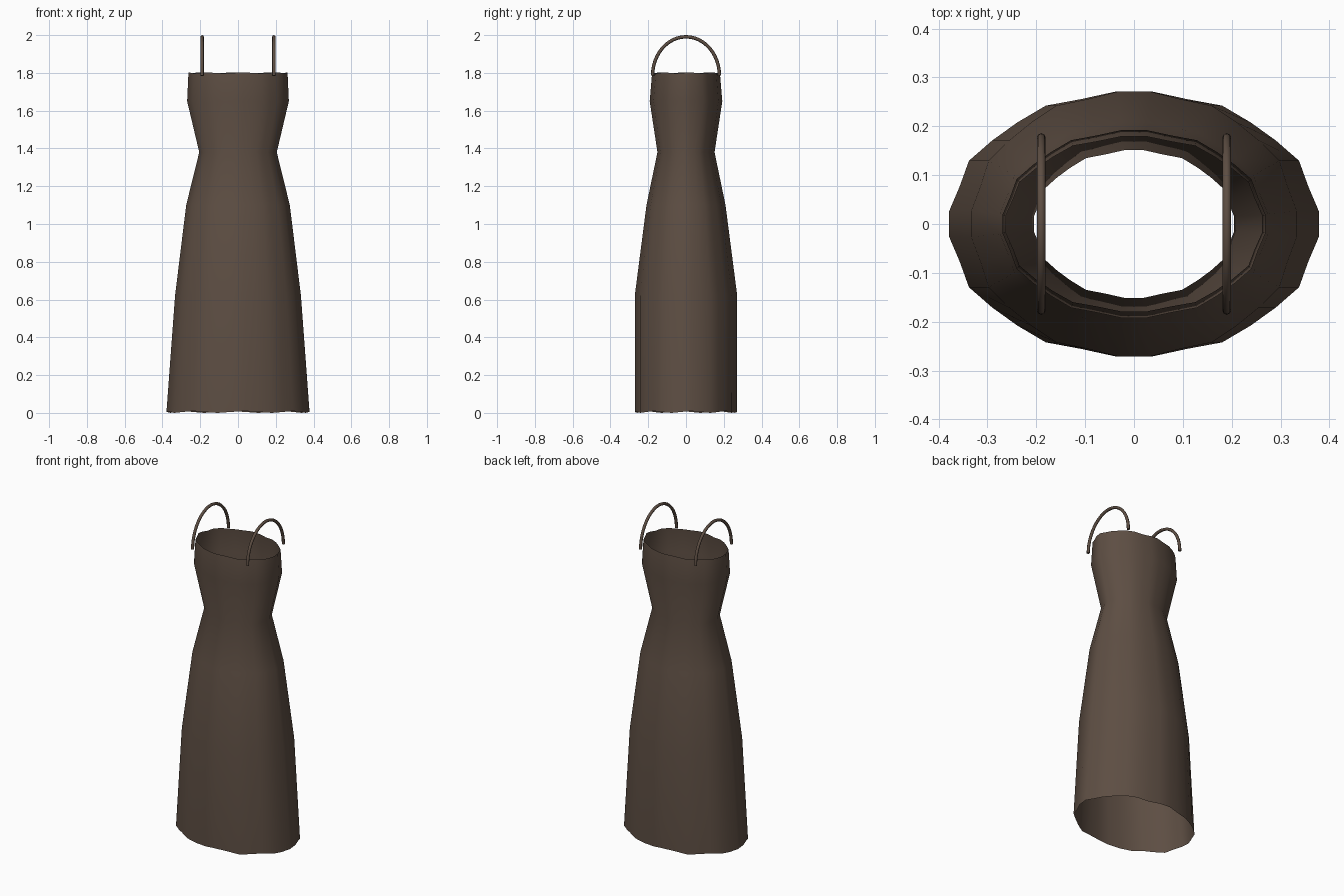
import bpy, bmesh
from math import sin, cos, pi, tau

cube = bpy.data.objects.get("Cube")
if cube:
    bpy.data.objects.remove(cube, do_unlink=True)

# Brown cloth
cloth = bpy.data.materials.new("brown_cloth")
cloth.use_nodes = True
colour = (0.11, 0.076, 0.056, 1)
cloth.diffuse_color = colour
bsdf = cloth.node_tree.nodes["Principled BSDF"]
bsdf.inputs["Base Color"].default_value = colour
bsdf.inputs["Roughness"].default_value = 0.9


def add_object(name, data):
    data.materials.append(cloth)
    obj = bpy.data.objects.new(name, data)
    bpy.context.collection.objects.link(obj)
    return obj


# Dress body: open shell lofted through gently pleated oval rings
SIDES = 32
RINGS = [  # height, half width, half depth
    (0.005, 0.378, 0.271),
    (0.62, 0.333, 0.271),
    (1.10, 0.274, 0.209),
    (1.38, 0.205, 0.151),
    (1.65, 0.269, 0.192),
    (1.80, 0.262, 0.179),
]
bm = bmesh.new()
loops = []
for z, rx, ry in RINGS:
    loop = []
    for i in range(SIDES):
        a = tau * (i + 0.5) / SIDES
        pleat = 1 + 0.015 * cos(12 * a)
        loop.append(bm.verts.new((rx * pleat * cos(a), ry * pleat * sin(a), z)))
    loops.append(loop)
# Slightly uneven hem and neckline
for i in range(SIDES):
    loops[0][i].co.z += 0.005 * cos(8 * tau * i / SIDES)
    loops[-1][i].co.z += 0.003 * cos(8 * tau * i / SIDES)
for low, high in zip(loops, loops[1:]):
    for i in range(SIDES):
        j = (i + 1) % SIDES
        bm.faces.new((low[i], low[j], high[j], high[i])).smooth = True
mesh = bpy.data.meshes.new("dress_body")
bm.to_mesh(mesh)
bm.free()
add_object("dress_body", mesh)

# Shoulder straps: thin arched tubes from front to back
for name, x in (("left_strap", 0.19), ("right_strap", -0.19)):
    curve = bpy.data.curves.new(name, "CURVE")
    curve.dimensions = "3D"
    curve.bevel_depth = 0.009
    curve.bevel_resolution = 2
    curve.use_fill_caps = True
    spline = curve.splines.new("POLY")
    count = 25
    spline.points.add(count - 1)
    for i, p in enumerate(spline.points):
        a = pi * i / (count - 1)
        p.co = (x, -0.177 * cos(a), 1.785 + 0.206 * sin(a), 1)
    spline.use_smooth = True
    add_object(name, curve)
